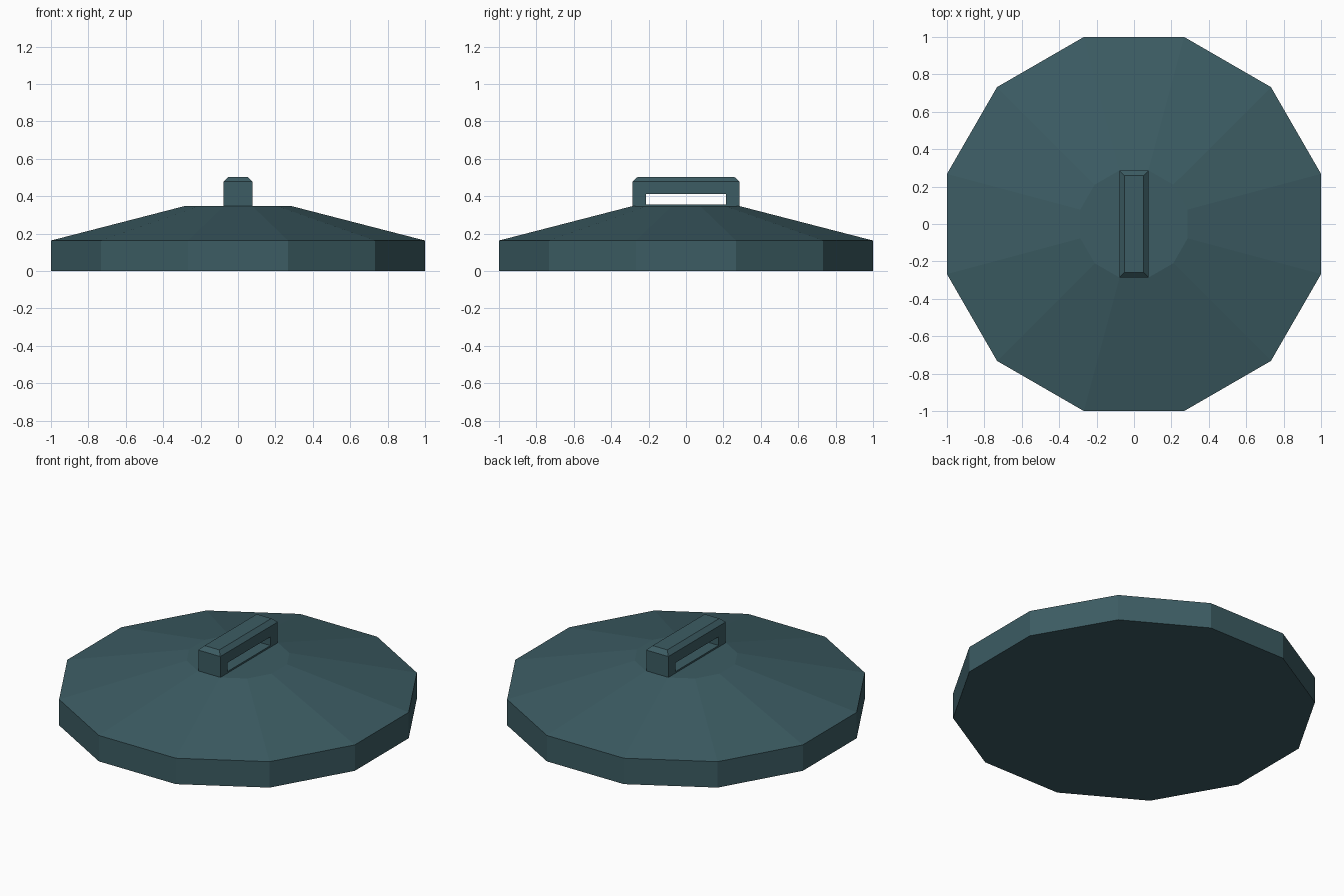
import bpy, bmesh, math

if "Cube" in bpy.data.objects:
    bpy.data.objects.remove(bpy.data.objects["Cube"])

teal = bpy.data.materials.new("dark teal")
teal.diffuse_color = (0.045, 0.107, 0.125, 1)
teal.use_nodes = True
teal.node_tree.nodes["Principled BSDF"].inputs["Base Color"].default_value = teal.diffuse_color


def finish(bm, name):
    bmesh.ops.recalc_face_normals(bm, faces=bm.faces)
    mesh = bpy.data.meshes.new(name)
    bm.to_mesh(mesh)
    bm.free()
    mesh.materials.append(teal)
    obj = bpy.data.objects.new(name, mesh)
    bpy.context.collection.objects.link(obj)
    return obj


def loft(rings, name):
    """Closed solid through a stack of matching rings of points."""
    bm = bmesh.new()
    loops = [[bm.verts.new(p) for p in ring] for ring in rings]
    n = len(loops[0])
    for a, b in zip(loops, loops[1:]):
        for i in range(n):
            j = (i + 1) % n
            bm.faces.new((a[i], a[j], b[j], b[i]))
    bm.faces.new(loops[0])
    bm.faces.new(loops[-1])
    return finish(bm, name)


def twelve_gon(apothem, z):
    r = apothem / math.cos(math.pi / 12)
    return [(r * math.cos(math.radians(15 + 30 * i)),
             r * math.sin(math.radians(15 + 30 * i)), z) for i in range(12)]


def rectangle(hx, hy, z):
    return [(-hx, -hy, z), (hx, -hy, z), (hx, hy, z), (-hx, hy, z)]


# Lid: straight rim, shallow cone, flat top
loft([twelve_gon(1, 0), twelve_gon(1, 0.163), twelve_gon(0.287, 0.347)], "lid")

# Handle frame with a rectangular finger opening
profile = [(-0.285, 0.34), (0.285, 0.34), (0.285, 0.478), (-0.285, 0.478)]
hole = [(-0.215, 0.357), (0.213, 0.357), (0.213, 0.412), (-0.215, 0.412)]
hx = 0.077
bm = bmesh.new()
side = {s: ([bm.verts.new((s * hx, y, z)) for y, z in profile],
            [bm.verts.new((s * hx, y, z)) for y, z in hole]) for s in (-1, 1)}
for i in range(4):
    j = (i + 1) % 4
    for s in (-1, 1):
        o, h = side[s]
        bm.faces.new((o[i], o[j], h[j], h[i]))
    for k in (0, 1):
        if k == 0 and i == 2:
            continue  # the bevelled crown closes the top
        a, b = side[-1][k], side[1][k]
        bm.faces.new((a[i], a[j], b[j], b[i]))

# Bevelled crown of the handle
base = [side[-1][0][3], side[1][0][3], side[1][0][2], side[-1][0][2]]
crown = [bm.verts.new(p) for p in rectangle(hx - 0.026, 0.259, 0.503)]
for i in range(4):
    j = (i + 1) % 4
    bm.faces.new((base[i], base[j], crown[j], crown[i]))
bm.faces.new(crown)
finish(bm, "handle")
